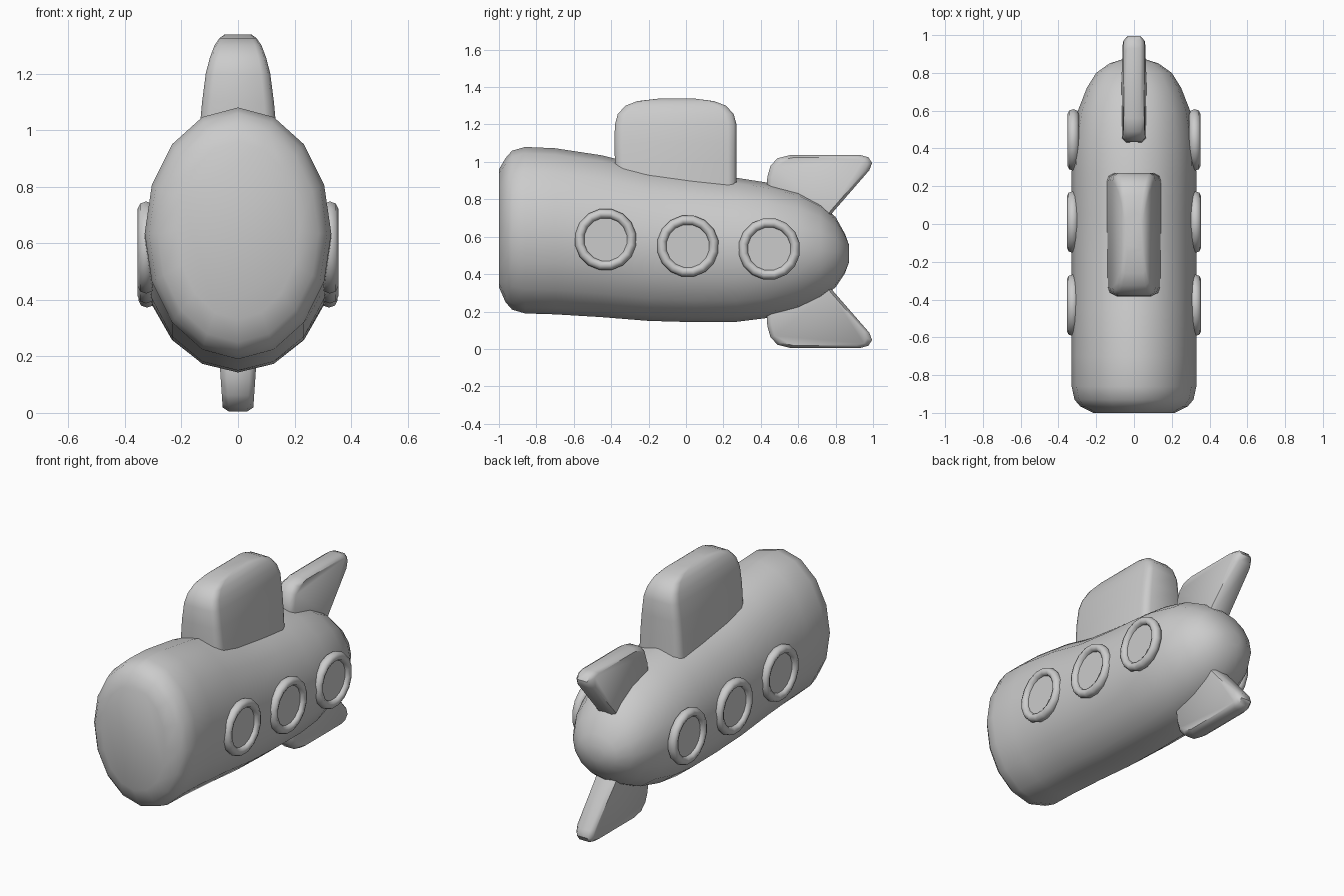
import bpy, bmesh, math
from mathutils import Matrix, Vector

if "Cube" in bpy.data.objects:
    bpy.data.objects.remove(bpy.data.objects["Cube"])

grey = bpy.data.materials.new("plain_grey")
grey.diffuse_color = (0.6, 0.6, 0.6, 1)
grey.use_nodes = True
grey.node_tree.nodes["Principled BSDF"].inputs["Base Color"].default_value = grey.diffuse_color


def finish(name, bm, angle):
    bmesh.ops.recalc_face_normals(bm, faces=bm.faces[:])
    me = bpy.data.meshes.new(name)
    bm.to_mesh(me)
    bm.free()
    for p in me.polygons:
        p.use_smooth = True
    me.set_sharp_from_angle(angle=math.radians(angle))
    me.materials.append(grey)
    ob = bpy.data.objects.new(name, me)
    bpy.context.collection.objects.link(ob)
    return ob


def loft(name, rings, angle=40):
    bm = bmesh.new()
    vs = [[bm.verts.new(p) for p in r] for r in rings]
    n = len(vs[0])
    for a, b in zip(vs, vs[1:]):
        for i in range(n):
            j = (i + 1) % n
            bm.faces.new((a[i], a[j], b[j], b[i]))
    bm.faces.new(vs[0])
    bm.faces.new(vs[-1])
    return finish(name, bm, angle)


# Hull: 16-sided oval sections (y, bottom, top, half width)
sections = [(-1.0, .33, .96, .215), (-.965, .25, 1.02, .285), (-.93, .21, 1.06, .315),
            (-.86, .19, 1.08, .33), (-.7, .185, 1.073, .33), (-.45, .17, 1.035, .33),
            (-.2, .15, .972, .33), (.05, .143, .938, .33), (.27, .145, .915, .33),
            (.43, .165, .89, .325), (.6, .21, .845, .297), (.72, .268, .78, .25),
            (.8, .33, .705, .2), (.85, .405, .615, .13), (.872, .465, .555, .06)]
rings = []
for y, lo, hi, w in sections:
    c, h = (lo + hi) / 2, (hi - lo) / 2
    rings.append([(w * math.cos(i * math.pi / 8), y, c + h * math.sin(i * math.pi / 8))
                  for i in range(16)])
loft("hull", rings, 60)

# Sail: rounded tower narrowing upward (z, back, front, half width)
layers = [(.82, -.375, .27, .147), (1.0, -.38, .27, .136), (1.1, -.383, .27, .127),
          (1.2, -.38, .27, .114), (1.255, -.365, .255, .1), (1.3, -.325, .215, .083),
          (1.325, -.26, .15, .066), (1.338, -.15, .05, .048)]
rings = []
for z, a, b, w in layers:
    n = w * .72
    rings.append([(w, a + .045, z), (w, b - .045, z), (w * .93, b - .015, z), (n, b, z),
                  (-n, b, z), (-w * .93, b - .015, z), (-w, b - .045, z), (-w, a + .045, z),
                  (-w * .93, a + .015, z), (-n, a, z), (n, a, z), (w * .93, a + .015, z)])
loft("sail", rings, 50)

# Tail fins: side outline, extruded across and bevelled, mirrored top to bottom
outline = [(.55, .62), (.43, .84), (.435, .92), (.452, .98), (.49, 1.02), (.56, 1.037),
           (.93, 1.037), (.975, 1.025), (.995, .995), (.98, .955), (.78, .725), (.72, .62)]
for name, flip in (("upper_tail_fin", False), ("lower_tail_fin", True)):
    layout = []
    for x, inset in ((-1, .022), (-1, 0), (1, 0), (1, .022)):
        ring = []
        for y, z in outline:
            half = .066 - .03 * max(0, z - .85) / .19 * .4
            half -= 0 if inset else .022
            cy, cz = .7, .88
            k = 1 - inset / .25
            yy, zz = cy + (y - cy) * k, cz + (z - cz) * k
            ring.append((x * half, yy, 1.042 - zz if flip else zz))
        layout.append(ring)
    loft(name, layout, 50)

# Portholes: a ring and a flat pane, three on each side
for side, label in ((1, "right"), (-1, "left")):
    for k, (y, z, x) in enumerate([(-.43, .585, .325), (.01, .55, .325), (.445, .535, .322)]):
        rings = []
        bm = bmesh.new()
        grid = []
        for i in range(16):
            t = (i + .5) * math.tau / 16
            grid.append([bm.verts.new((side * (x + .03 * math.sin(j * math.tau / 8)),
                                       y + (.14 + .026 * math.cos(j * math.tau / 8)) * math.cos(t),
                                       z + (.14 + .026 * math.cos(j * math.tau / 8)) * math.sin(t)))
                         for j in range(8)])
        for i in range(16):
            for j in range(8):
                a, b = grid[i], grid[(i + 1) % 16]
                bm.faces.new((a[j], a[(j + 1) % 8], b[(j + 1) % 8], b[j]))
        finish(f"{label}_porthole_ring_{k + 1}", bm, 70)
        bm = bmesh.new()
        bmesh.ops.create_cone(bm, cap_ends=True, segments=16, radius1=.13, radius2=.13, depth=.008,
                              matrix=Matrix.Translation(Vector((side * (x + .001), y, z)))
                              @ Matrix.Rotation(math.pi / 2, 4, 'Y'))
        finish(f"{label}_porthole_pane_{k + 1}", bm, 40)
